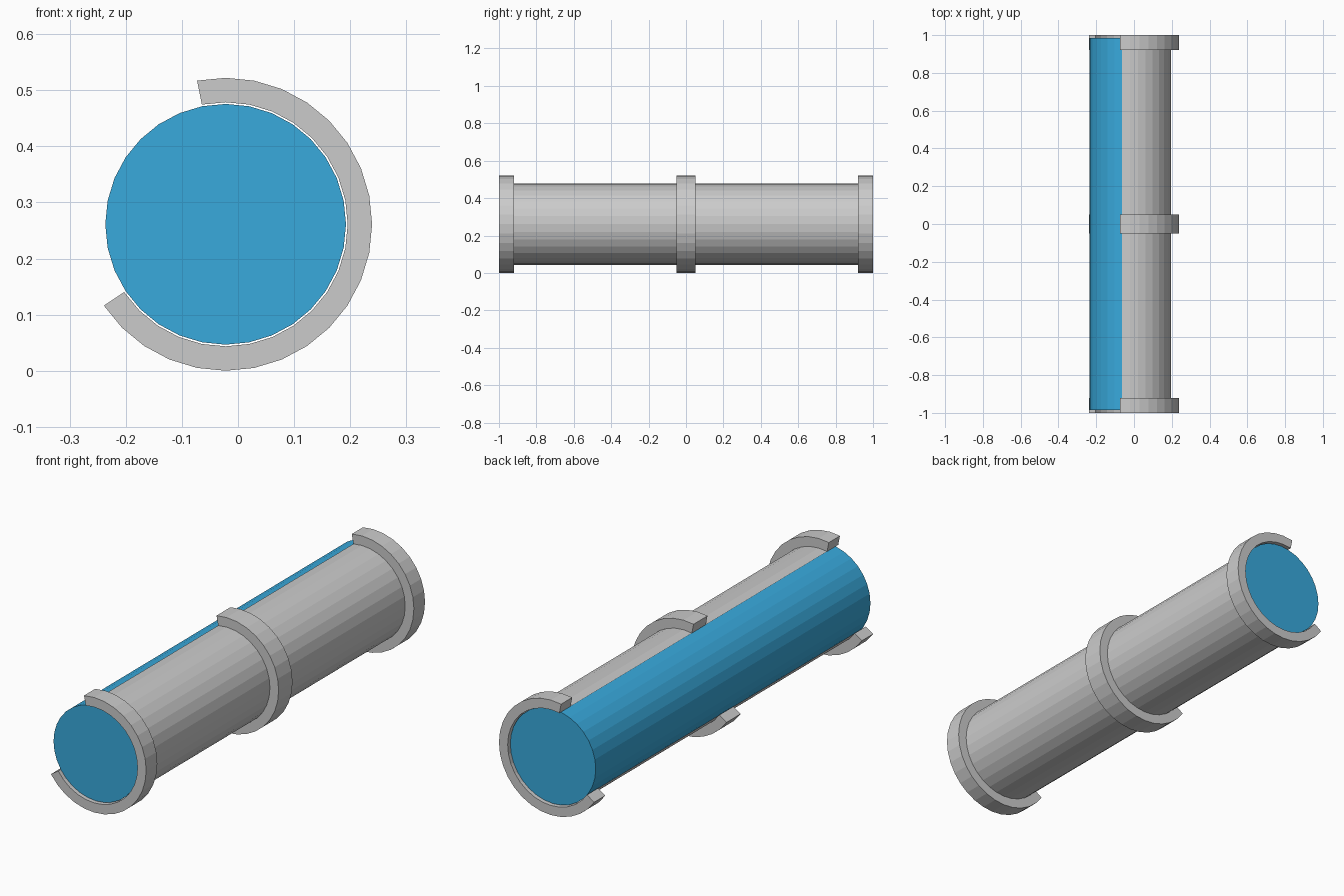
import bpy, bmesh, math

if "Cube" in bpy.data.objects:
    bpy.data.objects.remove(bpy.data.objects["Cube"])

SIDES = 32
CX, CZ = -0.022, 0.261          # shared axis, running along y
R_CORE, R_SHELL, R_RING = 0.2145, 0.2175, 0.261


def sweep(name, profile, end_caps=False):
    """Turn a (y, radius) profile through 22 of 32 steps around the axis."""
    bm = bmesh.new()
    rows = []
    for i in range(-1, 22):
        a = 2 * math.pi * i / SIDES
        rows.append([bm.verts.new((CX + r * math.sin(a), y, CZ + r * math.cos(a)))
                     for y, r in profile])
    for a, b in zip(rows, rows[1:]):
        for j in range(len(profile) - 1):
            bm.faces.new((a[j], a[j + 1], b[j + 1], b[j]))
    if end_caps:
        bm.faces.new(rows[0][::-1])
        bm.faces.new(rows[-1])
    mesh = bpy.data.meshes.new(name)
    bm.to_mesh(mesh)
    bm.free()
    obj = bpy.data.objects.new(name, mesh)
    bpy.context.collection.objects.link(obj)
    return obj


# Inner core cylinder
bpy.ops.mesh.primitive_cylinder_add(vertices=SIDES, radius=R_CORE, depth=1.97,
                                    location=(CX, 0, CZ),
                                    rotation=(math.pi / 2, 0, 0))
core = bpy.context.object
core.name = "core"
blue = bpy.data.materials.new("blue")
blue.diffuse_color = (0.04, 0.40, 0.72, 1)
blue.use_nodes = True
blue.node_tree.nodes["Principled BSDF"].inputs["Base Color"].default_value = blue.diffuse_color
core.data.materials.append(blue)

# Thin open shell wrapped around the core
sweep("shell", [(-1, R_SHELL), (1, R_SHELL)])

# Raised collars at both ends and the middle
for name, y0, y1 in (("front_collar", -1, -0.92),
                     ("middle_collar", -0.05, 0.05),
                     ("back_collar", 0.92, 1)):
    sweep(name, [(y0, R_SHELL), (y0, R_RING), (y1, R_RING), (y1, R_SHELL)], True)
